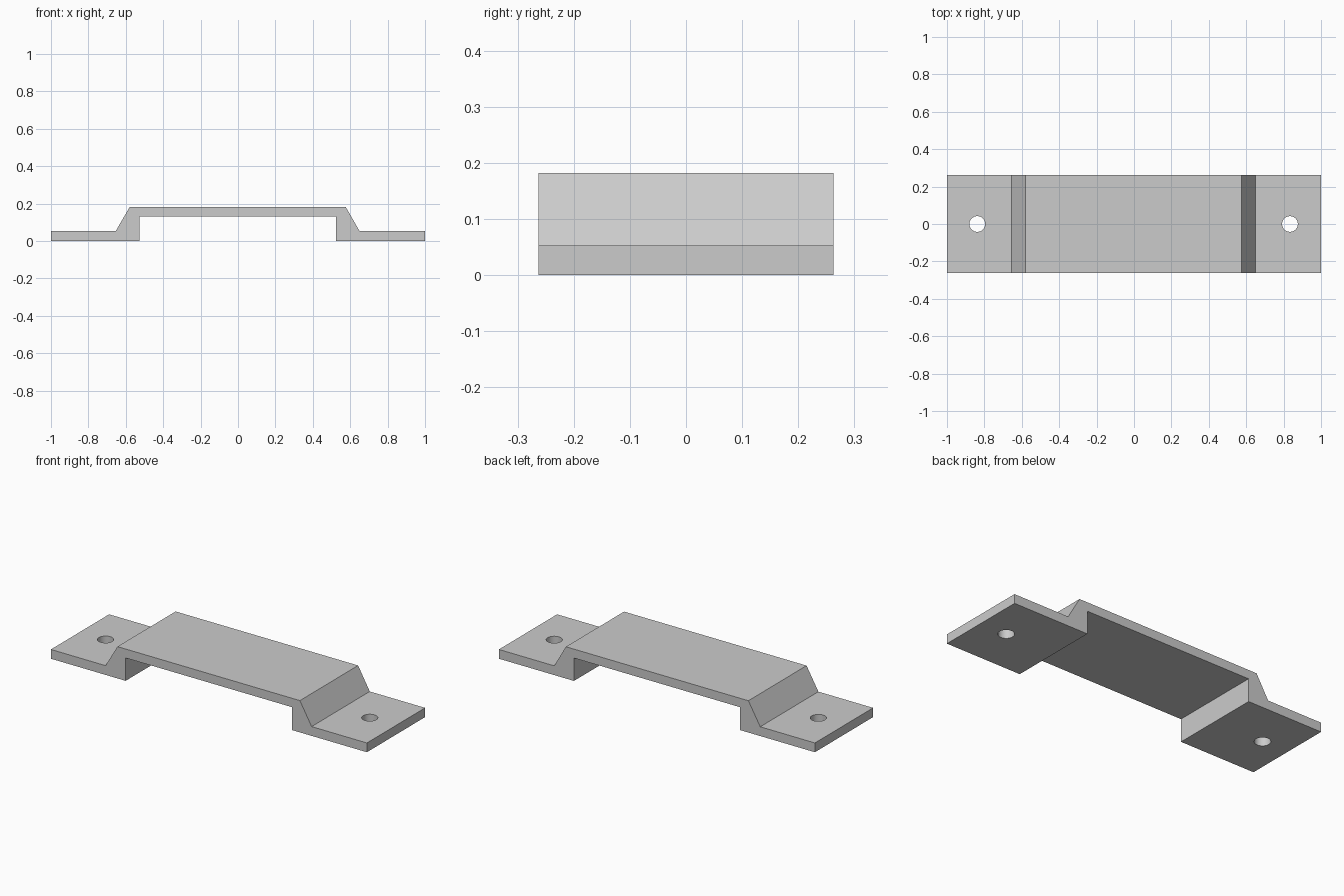
import bpy
import bmesh
import math

cube = bpy.data.objects.get("Cube")
if cube:
    bpy.data.objects.remove(cube, do_unlink=True)

HALF_DEPTH = 0.263
FLANGE_TOP = 0.053
HOLE_RADIUS = 0.042

# Plain grey finish
grey = bpy.data.materials.new("light_grey")
grey.use_nodes = True
colour = (0.6, 0.6, 0.6, 1.0)
grey.diffuse_color = colour
grey.node_tree.nodes["Principled BSDF"].inputs["Base Color"].default_value = colour

# Side profile of the raised strap with its two flat mounting flanges
profile = [
    (-1.0, 0), (-0.527, 0), (-0.527, 0.131), (0.525, 0.131), (0.525, 0), (1.0, 0),
    (1.0, FLANGE_TOP), (0.65, FLANGE_TOP), (0.576, 0.182),
    (-0.579, 0.182), (-0.654, FLANGE_TOP), (-1.0, FLANGE_TOP),
]
bm = bmesh.new()
front = bm.faces.new([bm.verts.new((x, -HALF_DEPTH, z)) for x, z in profile])
swept = bmesh.ops.extrude_face_region(bm, geom=[front])
back = [v for v in swept["geom"] if isinstance(v, bmesh.types.BMVert)]
bmesh.ops.translate(bm, verts=back, vec=(0, 2 * HALF_DEPTH, 0))
bmesh.ops.recalc_face_normals(bm, faces=bm.faces)
mesh = bpy.data.meshes.new("mounting_bracket")
bm.to_mesh(mesh)
bm.free()
bracket = bpy.data.objects.new("mounting_bracket", mesh)
bpy.context.collection.objects.link(bracket)
mesh.materials.append(grey)

# Screw holes through the flanges
for side, x in (("right", -0.838), ("left", 0.834)):
    bpy.ops.mesh.primitive_cylinder_add(
        vertices=48, radius=HOLE_RADIUS, depth=0.3, location=(x, 0, 0))
    cutter = bpy.context.object
    cutter.name = side + "_hole_cutter"
    cutter.data.materials.append(grey)
    cut = bracket.modifiers.new(side + "_hole", "BOOLEAN")
    cut.operation = "DIFFERENCE"
    cut.solver = "EXACT"
    cut.object = cutter
    bpy.ops.object.select_all(action="DESELECT")
    bracket.select_set(True)
    bpy.context.view_layer.objects.active = bracket
    bpy.ops.object.modifier_apply(modifier=cut.name)
    bpy.data.objects.remove(cutter, do_unlink=True)

# Round hole walls shade smoothly while the folds stay crisp
bpy.ops.object.shade_smooth_by_angle(angle=math.radians(30))
